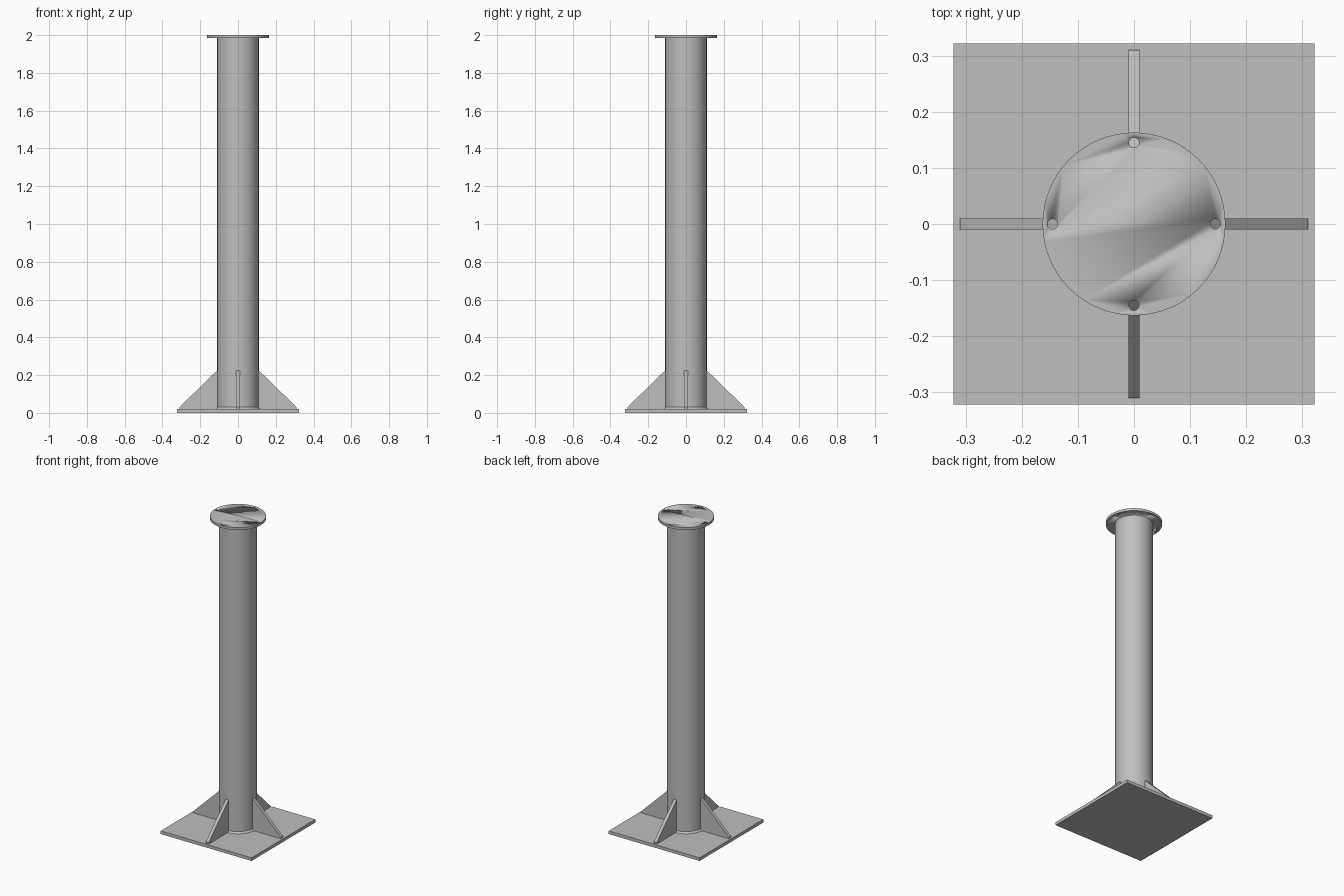
import bpy
import math
from mathutils import Matrix

cube = bpy.data.objects.get("Cube")
if cube:
    bpy.data.objects.remove(cube, do_unlink=True)

# Single painted steel colour
steel = bpy.data.materials.new("grey_steel")
steel.use_nodes = True
steel.diffuse_color = (0.52, 0.52, 0.52, 1)
steel.node_tree.nodes["Principled BSDF"].inputs["Base Color"].default_value = (0.52, 0.52, 0.52, 1)

BASE_TOP = 0.02
FLANGE_BOTTOM = 1.984
COLUMN_RADIUS = 0.11


def finish(obj, name, smooth=False):
    obj.name = name
    obj.data.materials.append(steel)
    if smooth:
        bpy.ops.object.shade_smooth_by_angle(angle=math.radians(30))
    return obj


def cylinder(name, radius, bottom, top, sides=64, x=0, y=0):
    bpy.ops.mesh.primitive_cylinder_add(
        vertices=sides, radius=radius, depth=top - bottom,
        location=(x, y, (bottom + top) / 2))
    return finish(bpy.context.object, name, True)


# Square base plate
bpy.ops.mesh.primitive_cube_add(size=1, location=(0, 0, BASE_TOP / 2))
base = finish(bpy.context.object, "base_plate")
base.scale = (0.644, 0.644, BASE_TOP)

# Column, and the weld collar at its foot
cylinder("column", COLUMN_RADIUS, BASE_TOP, FLANGE_BOTTOM)
bpy.ops.mesh.primitive_cone_add(
    vertices=64, radius1=0.12, radius2=COLUMN_RADIUS, depth=0.01,
    location=(0, 0, BASE_TOP + 0.005))
finish(bpy.context.object, "weld_collar", True)

# Round top flange with four bolt holes
flange = cylinder("top_flange", 0.163, FLANGE_BOTTOM, 2.0)
for i in range(4):
    angle = i * math.pi / 2
    cutter = cylinder("hole_cutter", 0.009, 1.95, 2.05, 24,
                      0.145 * math.cos(angle), 0.145 * math.sin(angle))
    cutter.hide_render = True
    bpy.context.view_layer.objects.active = flange
    cut = flange.modifiers.new("bolt_hole", "BOOLEAN")
    cut.operation = "DIFFERENCE"
    cut.solver = "EXACT"
    cut.object = cutter
    bpy.ops.object.modifier_apply(modifier=cut.name)
    bpy.data.objects.remove(cutter, do_unlink=True)

# Triangular gussets, one profile extruded and turned to four sides
profile = [(0.1, BASE_TOP), (0.31, BASE_TOP), (0.31, 0.03),
           (COLUMN_RADIUS, 0.225), (0.1, 0.225)]
n = len(profile)
verts = [(x, y, z) for y in (-0.01, 0.01) for x, z in profile]
faces = [tuple(range(n)), tuple(reversed(range(n, 2 * n)))]
faces += [((i + 1) % n, i, i + n, (i + 1) % n + n) for i in range(n)]
for i, side in enumerate(("left", "back", "right", "front")):
    mesh = bpy.data.meshes.new(side + "_gusset")
    mesh.from_pydata(verts, [], faces)
    mesh.transform(Matrix.Rotation(i * math.pi / 2, 4, "Z"))
    gusset = bpy.data.objects.new(side + "_gusset", mesh)
    bpy.context.collection.objects.link(gusset)
    finish(gusset, side + "_gusset")
